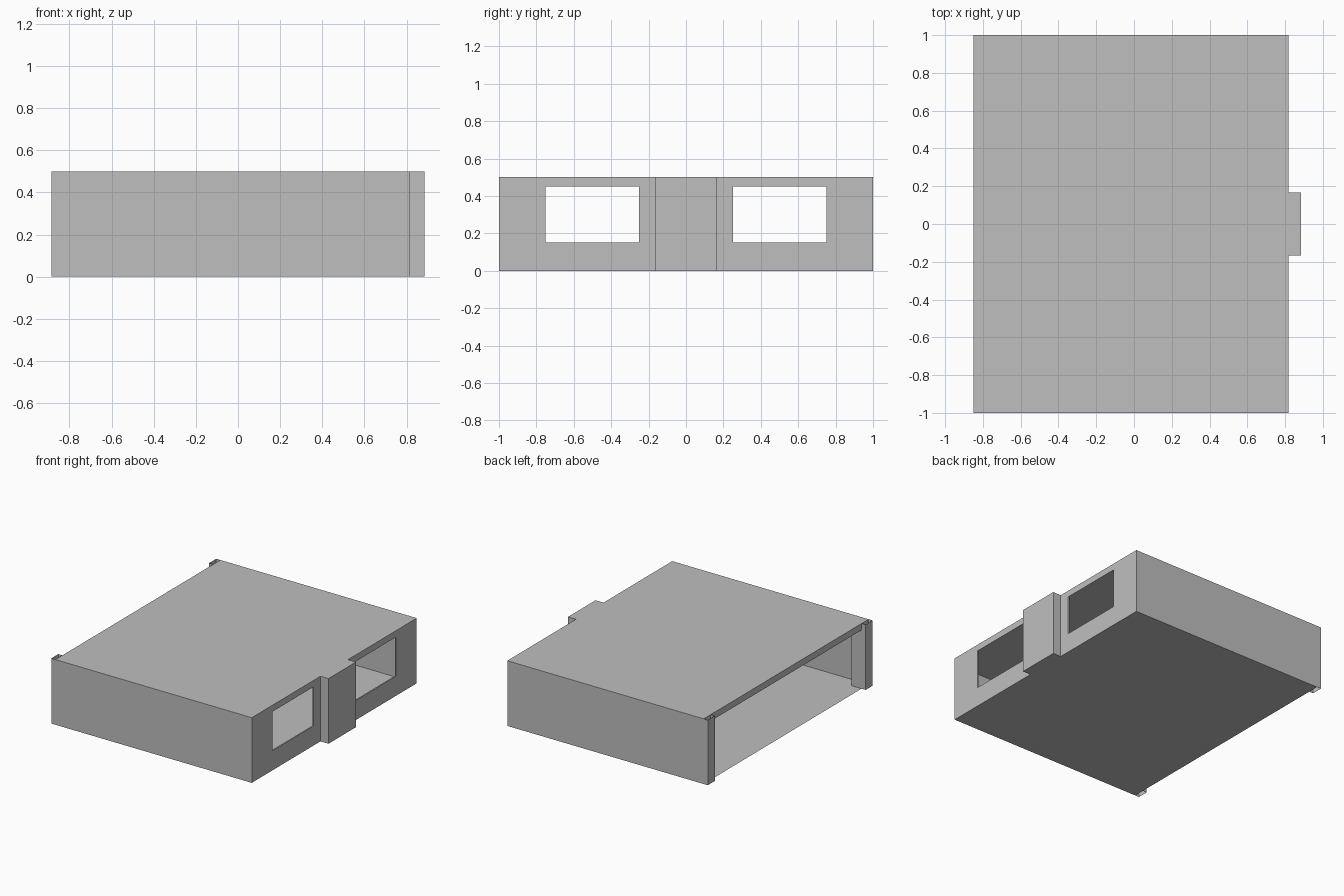
import bpy
import bmesh

if "Cube" in bpy.data.objects:
    bpy.data.objects.remove(bpy.data.objects["Cube"], do_unlink=True)

GREY = (0.52, 0.52, 0.52, 1)
grey = bpy.data.materials.new("plain_grey")
grey.use_nodes = True
grey.diffuse_color = GREY
grey.node_tree.nodes["Principled BSDF"].inputs["Base Color"].default_value = GREY

# Overall extents of the shell
LEFT_END, RIGHT_END = -0.885, 0.885
ROOF_EDGE, WALL = -0.85, 0.817
DEPTH, HEIGHT, CEILING = 1.0, 0.5, 0.45
BAY = 0.167
POST_X, POST_Y = -0.765, 0.915


def finish(name, bm):
    mesh = bpy.data.meshes.new(name)
    bm.to_mesh(mesh)
    bm.free()
    mesh.materials.append(grey)
    obj = bpy.data.objects.new(name, mesh)
    bpy.context.collection.objects.link(obj)
    return obj


def box(name, x, y, z):
    bm = bmesh.new()
    bmesh.ops.create_cube(bm, size=1)
    for v in bm.verts:
        v.co = [r[0] if c < 0 else r[1] for c, r in zip(v.co, (x, y, z))]
    return finish(name, bm)


def upright_sheet(name, path):
    """Open thin wall standing on a plan path."""
    bm = bmesh.new()
    low = [bm.verts.new((x, y, 0)) for x, y in path]
    high = [bm.verts.new((x, y, HEIGHT)) for x, y in path]
    for i in range(len(path) - 1):
        bm.faces.new((low[i], low[i + 1], high[i + 1], high[i]))
    return finish(name, bm)


def plan_sheet(name, outline, z):
    bm = bmesh.new()
    bm.faces.new([bm.verts.new((x, y, z)) for x, y in outline])
    return finish(name, bm)


# Roof slab and floor
box("roof", (ROOF_EDGE, WALL), (-DEPTH, DEPTH), (CEILING, HEIGHT))
plan_sheet("floor", [(ROOF_EDGE, -DEPTH), (WALL, -DEPTH),
                     (WALL, DEPTH), (ROOF_EDGE, DEPTH)], 0)

# End walls, each returning round a hollow corner post
for name, s in (("front_wall", -1), ("back_wall", 1)):
    upright_sheet(name, [(WALL, s * DEPTH), (LEFT_END, s * DEPTH),
                         (LEFT_END, s * POST_Y), (POST_X, s * POST_Y),
                         (POST_X, s * DEPTH)])

# Windowed side wall, built as strips around two openings
inner = WALL - 0.01
box("window_wall_sill", (inner, WALL), (-DEPTH, DEPTH), (0, 0.15))
box("window_wall_head", (inner, WALL), (-DEPTH, DEPTH), (CEILING, HEIGHT))
for name, y in (("front_pier", (-DEPTH, -0.75)),
                ("middle_pier", (-0.25, 0.25)),
                ("back_pier", (0.75, DEPTH))):
    box(name, (inner, WALL), y, (0.15, CEILING))

# Projecting bay between the windows
box("chimney_bay", (WALL, RIGHT_END), (-BAY, BAY), (0, HEIGHT))
